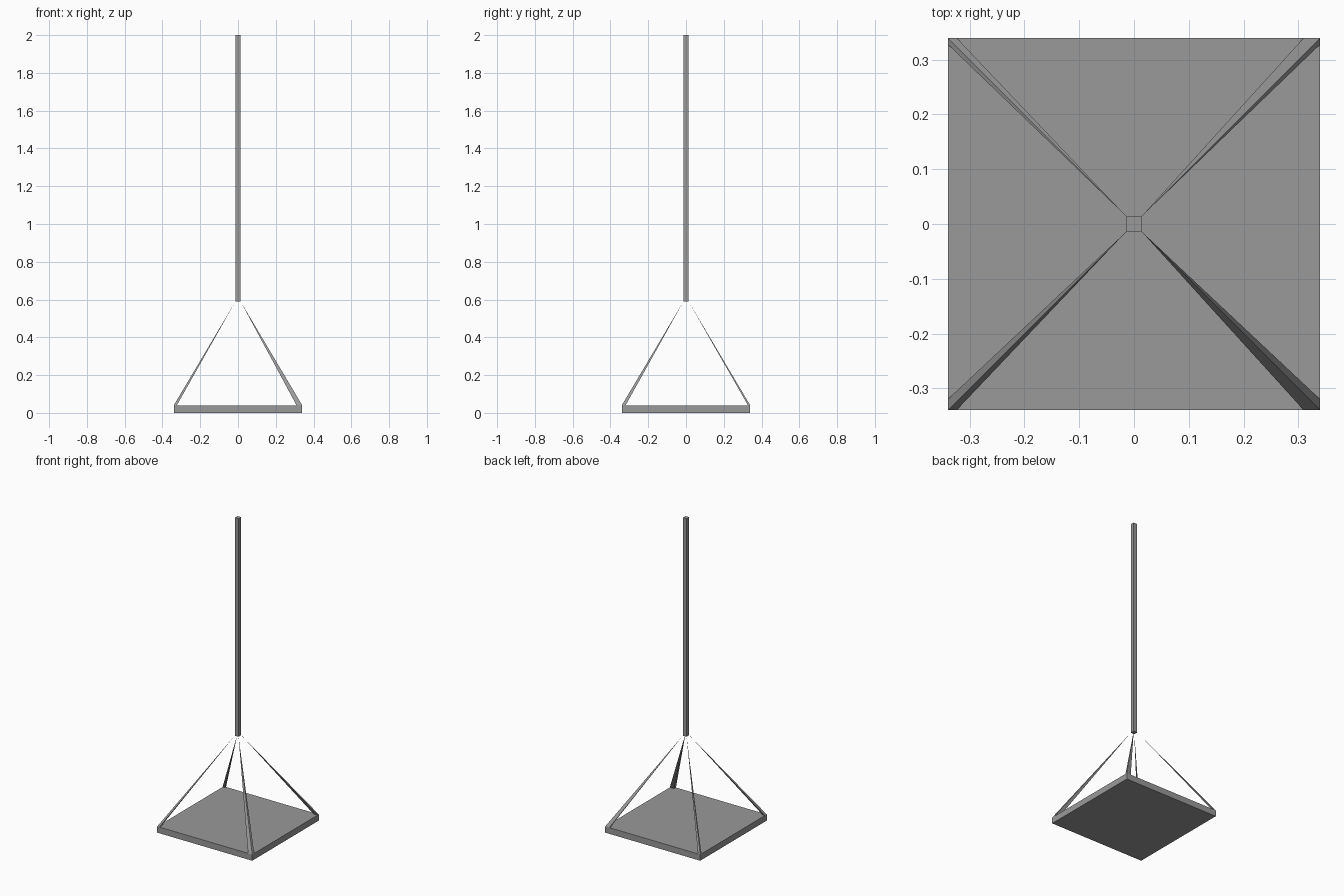
import bpy
import bmesh
from mathutils import Vector

cube = bpy.data.objects.get("Cube")
if cube:
    bpy.data.objects.remove(cube, do_unlink=True)

grey = bpy.data.materials.new("mid grey")
grey.use_nodes = True
colour = (0.32, 0.32, 0.32, 1)
grey.diffuse_color = colour
grey.node_tree.nodes["Principled BSDF"].inputs["Base Color"].default_value = colour

HALF = 0.34       # platform half width
DECK = 0.04       # platform top
JOIN = 0.59       # underside of the pole
POLE = 0.0135     # pole half width


def finish(name, bm):
    bmesh.ops.recalc_face_normals(bm, faces=bm.faces)
    mesh = bpy.data.meshes.new(name)
    bm.to_mesh(mesh)
    bm.free()
    mesh.materials.append(grey)
    bpy.context.collection.objects.link(bpy.data.objects.new(name, mesh))


def box(name, half, bottom, top):
    bm = bmesh.new()
    bmesh.ops.create_cube(bm, size=1)
    bmesh.ops.scale(bm, vec=(2 * half, 2 * half, top - bottom), verts=bm.verts)
    bmesh.ops.translate(bm, vec=(0, 0, (top + bottom) / 2), verts=bm.verts)
    finish(name, bm)


def strut(name, sx, sy, width, depth):
    """Thin spike from a platform corner to the matching pole corner."""
    bm = bmesh.new()
    base = [bm.verts.new((sx * (HALF - dx), sy * (HALF - dy), DECK))
            for dx, dy in ((0, 0), (width, 0), (width, depth), (0, depth))]
    tip = bm.verts.new(Vector((sx * POLE, sy * POLE, JOIN)))
    bm.faces.new(base)
    for a, b in zip(base, base[1:] + base[:1]):
        bm.faces.new((a, b, tip))
    finish(name, bm)


# Platform and hanging pole
box("platform", HALF, 0, DECK)
box("pole", POLE, JOIN, 2)

# Corner struts, wider on the left and deeper at the front
for side, sx, width in (("left", 1, 0.03), ("right", -1, 0.016)):
    for end, sy, depth in (("front", -1, 0.02), ("back", 1, 0.012)):
        strut(f"{end}_{side}_strut", sx, sy, width, depth)
